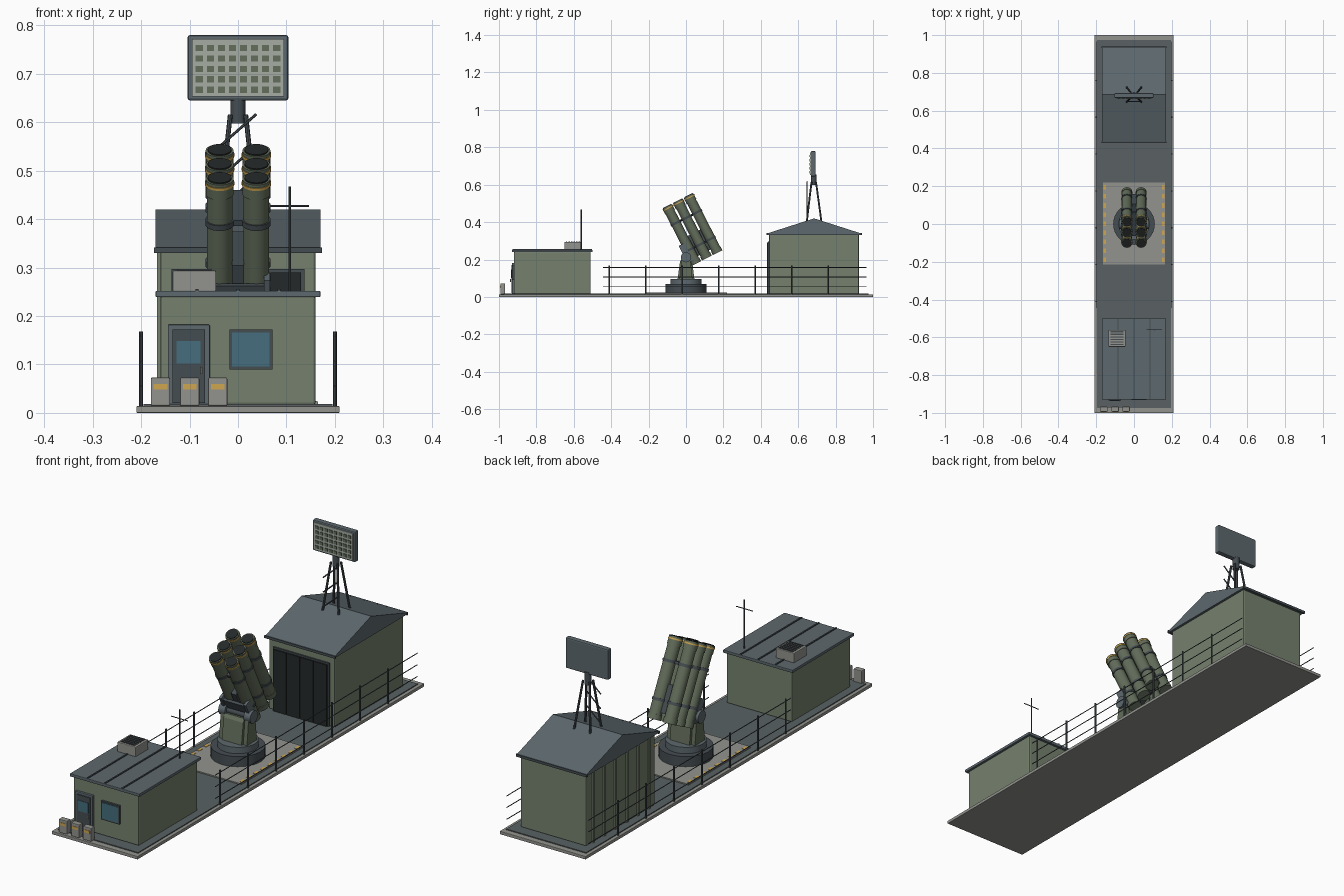
import bpy, math
from mathutils import Vector, Matrix

if "Cube" in bpy.data.objects:
    bpy.data.objects.remove(bpy.data.objects["Cube"])


def mat(name, r, g, b):
    m = bpy.data.materials.new(name)
    m.diffuse_color = (r, g, b, 1)
    m.use_nodes = True
    m.node_tree.nodes["Principled BSDF"].inputs["Base Color"].default_value = m.diffuse_color
    return m


GREEN = mat("wall_green", 0.18, 0.22, 0.155)
TUBE = mat("tube_green", 0.125, 0.155, 0.105)
ROOF = mat("roof_slate", 0.11, 0.14, 0.155)
ASPHALT = mat("asphalt", 0.10, 0.12, 0.125)
CONCRETE = mat("concrete", 0.29, 0.29, 0.27)
STEEL = mat("dark_steel", 0.06, 0.075, 0.085)
BLACK = mat("near_black", 0.018, 0.022, 0.022)
YELLOW = mat("marking_yellow", 0.62, 0.38, 0.08)
GLASS = mat("glass", 0.06, 0.155, 0.2)
PALE = mat("pale_panel", 0.38, 0.42, 0.37)


def box(name, x, y, z, m, bevel=0.0):
    """Box given by (min, max) on each axis."""
    bpy.ops.mesh.primitive_cube_add(size=1, location=[(a + b) / 2 for a, b in (x, y, z)])
    o = bpy.context.object
    o.name = name
    o.data.transform(Matrix.Diagonal([b - a for a, b in (x, y, z)] + [1]))
    o.data.materials.append(m)
    if bevel:
        mod = o.modifiers.new("Bevel", "BEVEL")
        mod.width, mod.segments = bevel, 2
    return o


def rod(name, p, q, r, m, sides=8, r2=None):
    """Round bar or cone between two points."""
    p, q = Vector(p), Vector(q)
    d = q - p
    bpy.ops.mesh.primitive_cone_add(vertices=sides, radius1=r, radius2=r if r2 is None else r2,
                                    depth=d.length, location=(p + q) / 2)
    o = bpy.context.object
    o.name = name
    o.rotation_euler = d.to_track_quat("Z", "Y").to_euler()
    o.data.materials.append(m)
    bpy.ops.object.shade_smooth_by_angle(angle=math.radians(40))
    return o


def prism(name, profile, x0, x1, m):
    """Extrude a (y, z) profile along x."""
    n = len(profile)
    verts = [(x, y, z) for x in (x0, x1) for y, z in profile]
    faces = [list(range(n))[::-1], list(range(n, 2 * n))]
    faces += [(i, (i + 1) % n, n + (i + 1) % n, n + i) for i in range(n)]
    me = bpy.data.meshes.new(name)
    me.from_pydata(verts, [], faces)
    me.materials.append(m)
    o = bpy.data.objects.new(name, me)
    bpy.context.collection.objects.link(o)
    return o


# Ground slab, asphalt and launcher pad with dashes
box("base_slab", (-.21, .21), (-1, 1), (0, .014), CONCRETE, .002)
box("asphalt", (-.195, .195), (-.975, .975), (.012, .018), ASPHALT)
box("launcher_pad", (-.165, .165), (-.215, .22), (.016, .023), CONCRETE)
for s in (-1, 1):
    for i in range(9):
        y = -.19 + i * .048
        box("pad_dash", (s * .155 - .007, s * .155 + .007), (y - .012, y + .012), (.022, .0245), YELLOW)

# Railings
for s in (-1, 1):
    x = s * .2
    for i in range(7):
        y = -.41 + i * .195
        rod("rail_post", (x, y, .014), (x, y, .168), .004, STEEL)
    for z in (.055, .107, .158):
        rod("rail_bar", (x, -.445, z), (x, .965, z), .002, STEEL, 6)

# Front control building
box("control_walls", (-.16, .16), (-.92, -.51), (.016, .242), GREEN, .005)
box("control_roof", (-.17, .17), (-.93, -.5), (.239, .252), ROOF, .002)
for x in (-.085, 0, .085):
    box("roof_seam", (x - .003, x + .003), (-.928, -.502), (.251, .256), STEEL)
box("door_frame", (-.145, -.058), (-.93, -.915), (.018, .182), ROOF, .002)
box("door_leaf", (-.135, -.068), (-.934, -.92), (.02, .172), STEEL)
box("door_glass", (-.127, -.077), (-.936, -.93), (.102, .148), GLASS)
rod("door_handle", (-.075, -.938, .08), (-.075, -.938, .095), .002, PALE)
box("window_frame", (-.018, .071), (-.929, -.915), (.09, .172), STEEL)
box("window_glass", (-.012, .065), (-.931, -.92), (.096, .166), GLASS)

# Roof air unit with slats, and aerial
box("air_unit", (-.135, -.045), (-.65, -.56), (.25, .294), CONCRETE, .003)
for i in range(6):
    y = -.638 + i * .0135
    box("air_slat", (-.125, -.055), (y - .003, y + .003), (.293, .297), STEEL)
rod("aerial_mast", (.107, -.56, .25), (.107, -.56, .467), .0028, STEEL)
rod("aerial_bar", (.067, -.56, .427), (.147, -.56, .427), .002, STEEL)

# Three cabinets by the door
for x in (-.16, -.1, -.042):
    box("cabinet", (x - .02, x + .02), (-.993, -.967), (.014, .073), CONCRETE, .003)
    box("cabinet_label", (x - .014, x + .014), (-.9945, -.99), (.048, .06), YELLOW)

# Rear hangar with gable roof
box("hangar_walls", (-.16, .16), (.445, .925), (.016, .335), GREEN, .005)
prism("hangar_roof", [(.432, .332), (.938, .332), (.938, .339), (.685, .42), (.432, .339)], -.17, .17, ROOF)
for y0, y1 in ((.43, .438), (.932, .94)):
    box("eave_trim", (-.173, .173), (y0, y1), (.33, .341), STEEL)
for i in range(6):
    y = .49 + i * .078
    box("wall_rib", (-.167, -.158), (y - .005, y + .005), (.018, .33), GREEN)
box("hangar_door_frame", (-.137, .137), (.438, .45), (.016, .297), STEEL)
for x in (-.131, -.065, .001, .067):
    box("hangar_door_leaf", (x, x + .063), (.432, .442), (.018, .29), BLACK)

# Radar: splayed legs, braces, hub, panel and grid
for sx in (-1, 1):
    for sy in (-1, 1):
        rod("radar_leg", (sx * .04, .685 + sy * .04, .395), (sx * .016, .683 + sy * .012, .615), .005, STEEL)
for z in (.42, .485, .55):
    rod("radar_brace", (-.038, .648, z), (.038, .648, z + .067), .0028, STEEL, 6)
rod("radar_hub", (0, .683, .598), (0, .683, .655), .015, STEEL, 16)
box("radar_panel", (-.104, .104), (.668, .693), (.645, .78), ROOF, .005)
box("radar_face", (-.095, .095), (.664, .67), (.653, .772), PALE)
for i in range(8):
    for j in range(5):
        x, z = (i - 3.5) * .0228, .667 + j * .0216
        box("radar_cell", (x - .0075, x + .0075), (.661, .666), (z - .0065, z + .0065), TUBE)

# Launcher turntable and yoke
rod("turntable_lower", (0, 0, .02), (0, 0, .068), .11, STEEL, 32)
rod("turntable_upper", (0, 0, .066), (0, 0, .096), .083, ROOF, 32)
prism("pedestal", [(-.045, .094), (.045, .094), (.033, .19), (.012, .205), (-.022, .205), (-.032, .19)],
      -.048, .048, TUBE)
for s in (-1, 1):
    a, b = sorted((s * .05, s * .068))
    prism("yoke_arm", [(-.035, .094), (.035, .094), (.022, .215), (-.022, .215)], a, b, TUBE)
    rod("trunnion_cap", (s * .046, 0, .212), (s * .078, 0, .212), .027, ROOF, 20)
rod("trunnion_shaft", (0 - .07, 0, .212), (.07, 0, .212), .015, STEEL, 16)

# Six tilted launch tubes
tilt = math.radians(27)
AXIS = Vector((0, -math.sin(tilt), math.cos(tilt)))
ROW = Vector((0, math.cos(tilt), math.sin(tilt)))
CENTRE = Vector((0, .034, .361))


def at(x, w, t):
    return CENTRE + Vector((x, 0, 0)) + ROW * w + AXIS * t


for x in (-.038, .038):
    for w in (-.064, 0, .064):
        rod("launch_tube", at(x, w, -.165), at(x, w, .165), .0265, TUBE, 24)
        rod("tube_tail", at(x, w, -.172), at(x, w, -.15), .029, TUBE, 24)
        rod("muzzle_collar", at(x, w, .135), at(x, w, .158), .029, TUBE, 24)
        rod("muzzle_band", at(x, w, .157), at(x, w, .163), .0305, YELLOW, 24)
        rod("muzzle_rim", at(x, w, .163), at(x, w, .17), .029, TUBE, 24)
        rod("muzzle_cover", at(x, w, .165), at(x, w, .173), .0245, BLACK, 24)
        for t in (-.09, .07):
            rod("tube_band", at(x, w, t - .006), at(x, w, t + .006), .0295, STEEL, 24)

# Cradle: spine between the columns, clamps and side cheeks
def tilted_box(name, x, w, t, m):
    o = box(name, x, w, t, m)
    o.location = at(sum(x) / 2, sum(w) / 2, sum(t) / 2)
    o.rotation_euler = (tilt, 0, 0)


tilted_box("cradle_spine", (-.012, .012), (-.085, .07), (-.14, -.02), STEEL)
for t in (-.09, .07):
    tilted_box("clamp_bar", (-.02, .02), (-.07, .07), (t - .006, t + .006), STEEL)
tilted_box("cradle_bed", (-.055, .055), (-.1, -.088), (-.15, -.06), STEEL)
for s in (-1, 1):
    a, b = sorted((s * .054, s * .066))
    tilted_box("cradle_cheek", (a, b), (-.105, -.07), (-.15, -.045), ROOF)
